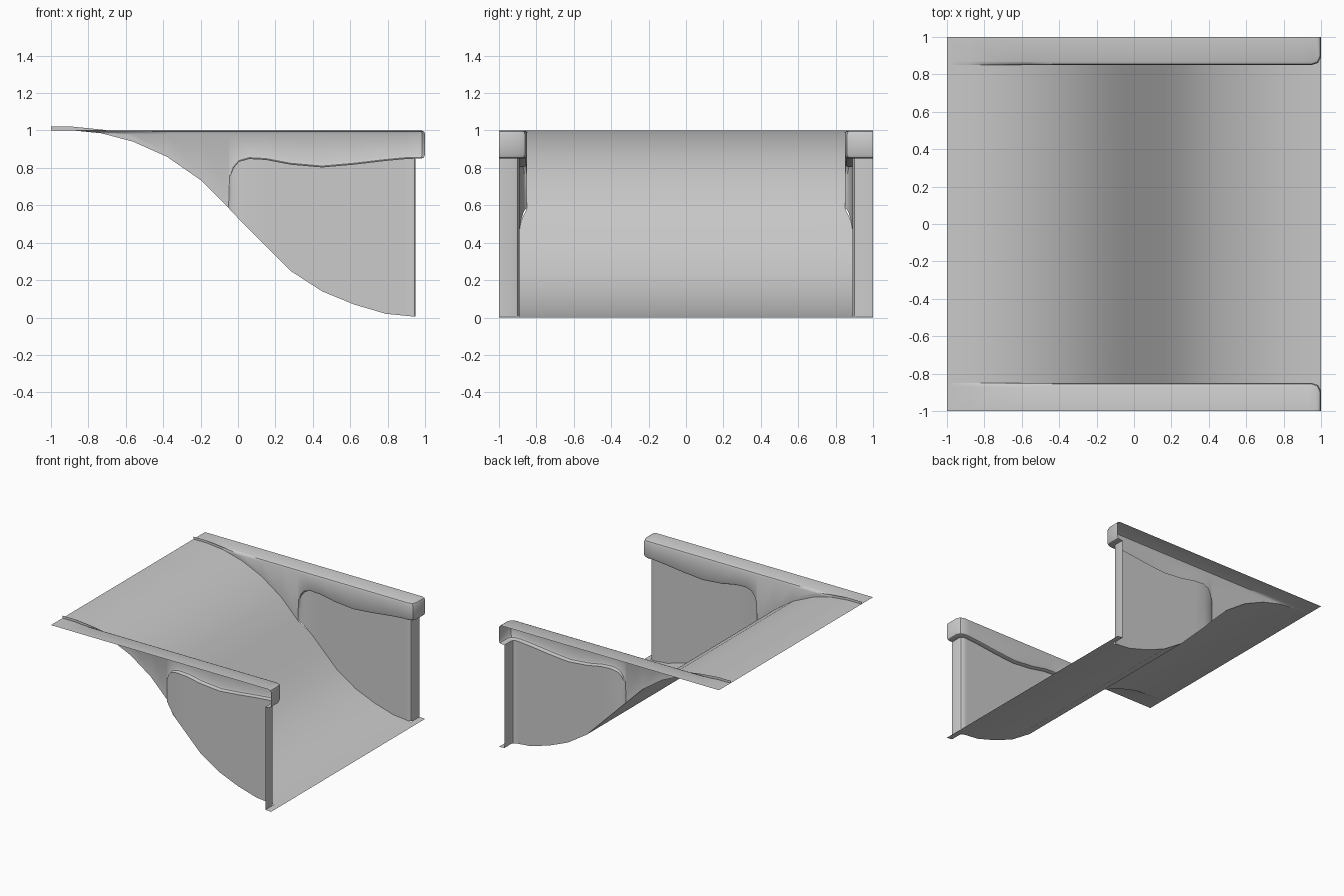
import bpy, bmesh, math
from mathutils import Vector

if "Cube" in bpy.data.objects:
    bpy.data.objects.remove(bpy.data.objects["Cube"])

# S-shaped slope profile (x, z)
SLOPE = [(-1, 1), (-.88, 1), (-.73, .985), (-.56, .94), (-.38, .86), (-.2, .735),
         (-.05, .585), (.03, .5), (.16, .37), (.28, .25), (.45, .14), (.62, .07),
         (.79, .02), (.95, .004), (1, 0)]
# Lower edge of the lip (x, z); left of it the lip runs down to the slope
LIP = [(-.05, .585), (-.045, .75), (-.025, .8), (.005, .835), (.06, .85), (.15, .845),
       (.28, .82), (.45, .805), (.62, .82), (.79, .84), (.9, .85)]


def height(x):
    for (xa, za), (xb, zb) in zip(SLOPE, SLOPE[1:]):
        if x <= xb:
            return za + (zb - za) * (x - xa) / (xb - xa)
    return 0


def sheet(name, rows, mirror=False):
    """Skin a grid of points into one smooth open surface."""
    bm = bmesh.new()
    grid = [[bm.verts.new(p) for p in row] for row in rows]
    for a, b in zip(grid, grid[1:]):
        for j in range(len(a) - 1):
            bm.faces.new((a[j], b[j], b[j + 1], a[j + 1]))
    bmesh.ops.remove_doubles(bm, verts=bm.verts, dist=.0005)
    mesh = bpy.data.meshes.new(name)
    bm.to_mesh(mesh)
    bm.free()
    obj = bpy.data.objects.new(name, mesh)
    bpy.context.collection.objects.link(obj)
    bpy.ops.object.select_all(action='DESELECT')
    obj.select_set(True)
    bpy.context.view_layer.objects.active = obj
    bpy.ops.object.shade_smooth_by_angle(angle=math.radians(40))
    if mirror:
        mod = obj.modifiers.new("mirror", 'MIRROR')
        mod.use_axis = (False, True, False)
        mod.use_mirror_merge = False
    return obj


# Slope between the side walls, with a full-width toe at the bottom
ramp_rows = []
for x, z in SLOPE[:-1]:
    w = .85 if x <= -.05 else .89
    ramp_rows.append([(x, w * t, z) for t in (-1, -.5, 0, .5, 1)])
sheet("slope", ramp_rows)
sheet("slope_toe", [[(x, y, z) for y in (-1, -.89, 0, .89, 1)] for x, z in SLOPE[-2:]])

# Stations along the side: lip point, wall point, lip bottom height
stations = [(x, -.85, x, -.85, z) for x, z in SLOPE if x < -.05]
for x, z in LIP:
    recess = .04 * math.sqrt(min(1, (x + .05) / .1))
    stations.append((x, -.85, x, -.85 - recess, z))
# Turn the corner at the open end
stations += [(.95, -.85, .925, -.89, .85), (.985, -.862, .944, -.9, .85),
             (1, -.895, .95, -.915, .85), (1, -1, .95, -1, .85)]

# Side wall: rim top, rounded edge, lip face, lip underside, recessed wall
rows = []
for px, py, qx, qy, zl in stations:
    p, q = Vector((px, py)), Vector((qx, qy))
    d = (q - p).normalized() if (q - p).length > .001 else Vector((0, -1))
    floor = height(qx)

    def at(v, z):
        return (v.x, v.y, max(z, floor))

    inner = p + d * .02
    inner.y = max(inner.y, -1)
    rows.append([(inner.x, -1, 1), at(inner, 1), at(p + d * .006, .994), at(p, .98),
                 at(p, zl + .02), at(p.lerp(q, .15), zl + .005), at(p.lerp(q, .4), zl),
                 at(q, zl), at(q, (zl + floor) / 2), at(q, floor)])
sheet("side_wall", rows, mirror=True)
